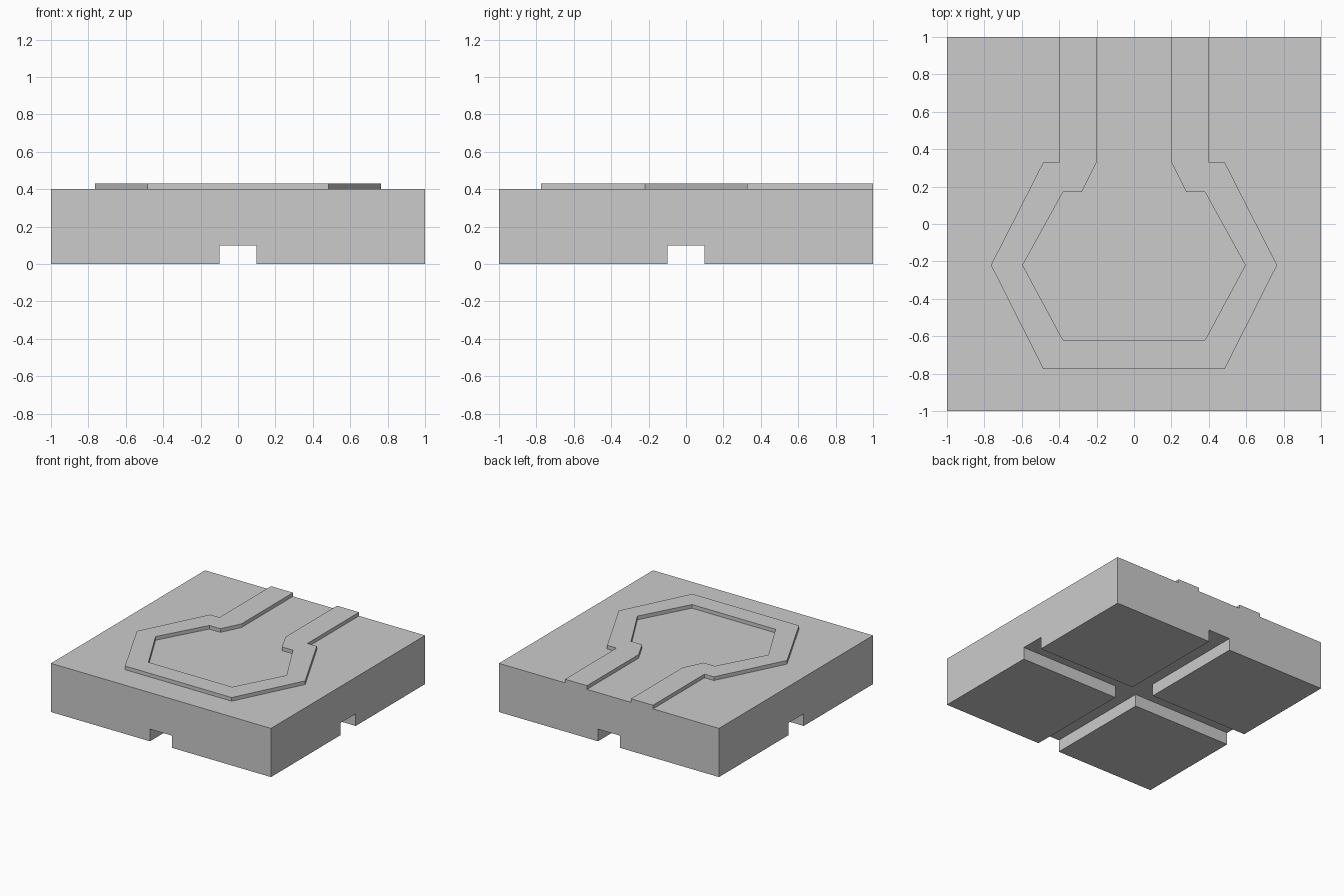
import bpy
import bmesh

cube = bpy.data.objects.get("Cube")
if cube:
    bpy.data.objects.remove(cube, do_unlink=True)

HALF = 1.0          # half width of the square tile
SLOT = 0.1          # half width and height of the underside slots
TOP = 0.4           # top of the tile
RIM_TOP = 0.43      # top of the raised rim

grey = bpy.data.materials.new("plain grey")
grey.use_nodes = True
colour = (0.6, 0.6, 0.6, 1)
grey.diffuse_color = colour
grey.node_tree.nodes["Principled BSDF"].inputs["Base Color"].default_value = colour


def extrude(bm, faces, height):
    """Extrude a face region vertically, keeping the source faces."""
    result = bmesh.ops.extrude_face_region(bm, geom=faces, use_keep_orig=True)
    verts = [v for v in result["geom"] if isinstance(v, bmesh.types.BMVert)]
    bmesh.ops.translate(bm, verts=verts, vec=(0, 0, height))


def finish(bm, name):
    bmesh.ops.recalc_face_normals(bm, faces=bm.faces)
    mesh = bpy.data.meshes.new(name)
    bm.to_mesh(mesh)
    bm.free()
    mesh.materials.append(grey)
    obj = bpy.data.objects.new(name, mesh)
    bpy.context.collection.objects.link(obj)


# Square tile: a three by three grid raised into a slab, corners dropped as feet
bm = bmesh.new()
steps = (-HALF, -SLOT, SLOT, HALF)
grid = [[bm.verts.new((x, y, SLOT)) for y in steps] for x in steps]
cells = [bm.faces.new((grid[i][j], grid[i + 1][j], grid[i + 1][j + 1], grid[i][j + 1]))
         for i in range(3) for j in range(3)]
corners = [f for f in cells
           if min(map(abs, f.calc_center_median()[:2])) > SLOT]
extrude(bm, cells, TOP - SLOT)
for corner in corners:
    extrude(bm, [corner], -SLOT)
bmesh.ops.delete(bm, geom=corners, context='FACES_ONLY')
bmesh.ops.recalc_face_normals(bm, faces=bm.faces)
bmesh.ops.dissolve_limit(bm, angle_limit=0.01, verts=bm.verts, edges=bm.edges)
finish(bm, "base_tile")

# Raised rim: half outline mirrored into a hexagonal loop with an open channel
half = [(0.485, -0.775), (0.765, -0.22), (0.485, 0.33), (0.4, 0.33), (0.4, HALF),
        (0.2, HALF), (0.2, 0.33), (0.28, 0.17), (0.38, 0.17), (0.595, -0.22),
        (0.38, -0.62)]
outline = half + [(-x, y) for x, y in reversed(half)]
bm = bmesh.new()
base = bm.faces.new([bm.verts.new((x, y, TOP)) for x, y in outline])
extrude(bm, [base], RIM_TOP - TOP)
finish(bm, "raised_rim")
